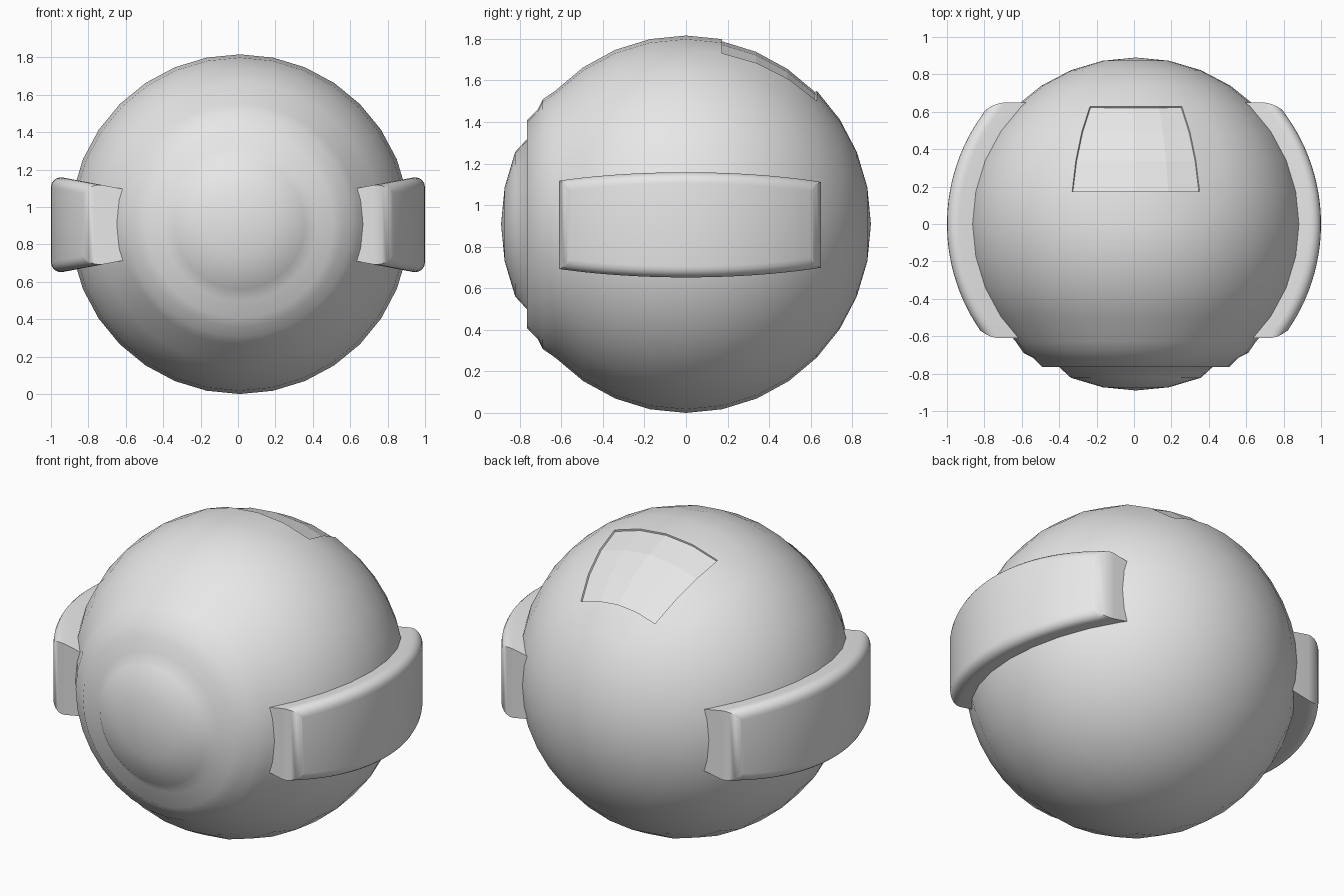
import bpy, bmesh, math

if "Cube" in bpy.data.objects:
    bpy.data.objects.remove(bpy.data.objects["Cube"])

grey = bpy.data.materials.new("plain_grey")
grey.diffuse_color = (0.8, 0.8, 0.8, 1)
grey.use_nodes = True
grey.node_tree.nodes["Principled BSDF"].inputs["Base Color"].default_value = grey.diffuse_color

CX, CZ = 0.01, 0.908      # ball centre
R, RY = 0.908, 0.89       # ball radius across and along y
SEG = 32


def finish(name, bm):
    bmesh.ops.recalc_face_normals(bm, faces=bm.faces[:])
    me = bpy.data.meshes.new(name)
    bm.to_mesh(me)
    bm.free()
    me.materials.append(grey)
    ob = bpy.data.objects.new(name, me)
    bpy.context.collection.objects.link(ob)
    return ob


# Ball: profile (radius, y) lathed around the y axis, with a stepped front eye
def lat(d):
    a = math.radians(d)
    return (R * math.cos(a), RY * math.sin(a))


profile = [lat(-78.75), lat(-67.5), (0.41, -0.765), (0.50, -0.765),
           (0.55, -0.715), (0.60, -0.69)]
profile += [lat(-45 + 11.25 * i) for i in range(12)]

bm = bmesh.new()
rings = []
for r, y in profile:
    rings.append([bm.verts.new((CX + r * math.sin(math.tau * k / SEG), y,
                                CZ + r * math.cos(math.tau * k / SEG)))
                  for k in range(SEG)])
panel = []
for i in range(len(rings) - 1):
    for k in range(SEG):
        n = (k + 1) % SEG
        f = bm.faces.new((rings[i][k], rings[i][n], rings[i + 1][n], rings[i + 1][k]))
        f.smooth = True
        mid_lat = (profile[i][1] + profile[i + 1][1]) / 2
        if 0.17 < mid_lat < 0.63 and (k < 2 or k >= SEG - 2):
            panel.append(f)
for ring, y in ((rings[0], -RY), (rings[-1], RY)):
    pole = bm.verts.new((CX, y, CZ))
    for k in range(SEG):
        bm.faces.new((pole, ring[k], ring[(k + 1) % SEG])).smooth = True
bmesh.ops.recalc_face_normals(bm, faces=bm.faces[:])

# Shallow faceted panel on the upper back
walls = bmesh.ops.inset_region(bm, faces=panel, thickness=0.002, depth=-0.01)["faces"]
for f in panel + walls:
    f.smooth = False
finish("ball_body", bm)


# Side bands: curved blocks that narrow toward the ball
def side_band(name, side):
    bm = bmesh.new()
    n = 28
    a0, a1 = math.asin(-0.61), math.asin(0.65)
    stations = []
    for i in range(n + 1):
        y = math.sin(a0 + (a1 - a0) * i / n)
        loop = []
        xo, xi = math.sqrt(1 - y * y), math.sqrt(0.79 ** 2 - y * y)
        for x, s in ((xi, -1), (xo, -1), (xo, 1), (xi, 1)):
            h = 0.20 + 0.19 * (x - 0.66)
            loop.append(bm.verts.new((side * x, y, 0.905 + s * h)))
        stations.append(loop)
    for a, b in zip(stations, stations[1:]):
        for j in range(4):
            m = (j + 1) % 4
            bm.faces.new((a[j], a[m], b[m], b[j]))
    bm.faces.new(stations[0])
    bm.faces.new(stations[-1])
    ob = finish(name, bm)
    bev = ob.modifiers.new("rounded_edges", 'BEVEL')
    bev.width = 0.065
    bev.segments = 5
    bev.limit_method = 'ANGLE'
    bev.angle_limit = math.radians(35)
    bev.use_clamp_overlap = False
    # soften only the outer edges along the band and at its ends
    bev.limit_method = 'WEIGHT'
    att = ob.data.attributes.new("bevel_weight_edge", 'FLOAT', 'EDGE')
    vs = ob.data.vertices
    for e in ob.data.edges:
        p, q = (vs[v].co for v in e.vertices)
        outer = all(math.hypot(c.x, c.y) > 0.95 for c in (p, q))
        along = abs(p.z - q.z) < 0.05
        at_end = min(abs(p.y + 0.61), abs(p.y - 0.65)) < 1e-4
        if outer and (along or at_end):
            att.data[e.index].value = 1.0
    bpy.context.view_layer.objects.active = ob
    ob.select_set(True)
    bpy.ops.object.modifier_apply(modifier=bev.name)
    bpy.ops.object.shade_smooth_by_angle(angle=math.radians(35))
    ob.select_set(False)


bpy.ops.object.select_all(action='DESELECT')
side_band("left_side_band", -1)
side_band("right_side_band", 1)
